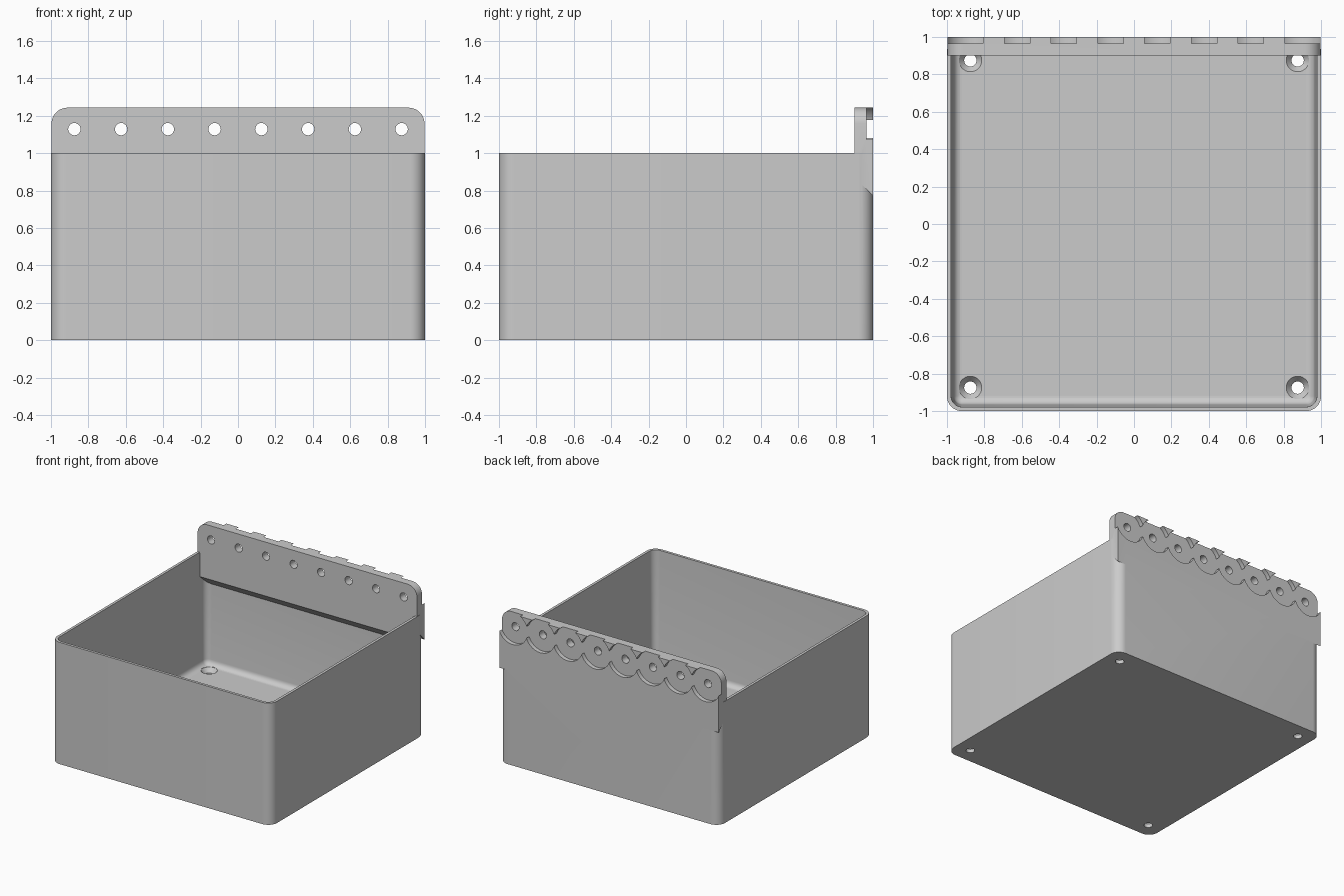
import bpy, bmesh, math

old = bpy.data.objects.get("Cube")
if old:
    bpy.data.objects.remove(old, do_unlink=True)

grey = bpy.data.materials.new("plain grey")
grey.use_nodes = True
colour = (0.6, 0.6, 0.6, 1)
grey.diffuse_color = colour
grey.node_tree.nodes["Principled BSDF"].inputs["Base Color"].default_value = colour


def loft(name, rings):
    """Closed solid through matching rings of points, capped at both ends."""
    bm = bmesh.new()
    loops = [[bm.verts.new(p) for p in ring] for ring in rings]
    n = len(loops[0])
    for a, b in zip(loops, loops[1:]):
        for i in range(n):
            j = (i + 1) % n
            bm.faces.new((a[i], a[j], b[j], b[i]))
    bm.faces.new(loops[0][::-1])
    bm.faces.new(loops[-1])
    bmesh.ops.recalc_face_normals(bm, faces=bm.faces)
    mesh = bpy.data.meshes.new(name)
    bm.to_mesh(mesh)
    bm.free()
    mesh.materials.append(grey)
    ob = bpy.data.objects.new(name, mesh)
    bpy.context.collection.objects.link(ob)
    return ob


def arc(cx, cy, r, start, sweep, steps):
    return [(cx + r * math.cos(math.radians(start + sweep * i / steps)),
             cy + r * math.sin(math.radians(start + sweep * i / steps)))
            for i in range(steps + 1)]


def rounded_ring(inset, z):
    """Rounded square, inset from the outer wall."""
    r = max(CORNER - inset, 0.02)
    c = 1 - inset - r
    pts = []
    for k, (sx, sy) in enumerate([(1, 1), (-1, 1), (-1, -1), (1, -1)]):
        pts += arc(sx * c, sy * c, r, 90 * k, 90, 10)
    return [(x, y, z) for x, y in pts]


def prism(name, pts, axis, lo, hi):
    """Outline pushed along x (outline in yz) or y (outline in xz)."""
    if axis == "x":
        return loft(name, [[(d, a, b) for a, b in pts] for d in (lo, hi)])
    return loft(name, [[(a, d, b) for a, b in pts] for d in (lo, hi)])


def combine(target, other, operation):
    mod = target.modifiers.new(operation.lower(), "BOOLEAN")
    mod.operation = operation
    mod.solver = "EXACT"
    mod.object = other
    bpy.context.view_layer.objects.active = target
    bpy.ops.object.modifier_apply(modifier=mod.name)
    bpy.data.objects.remove(other, do_unlink=True)


def circle(cx, cy, r, steps=40):
    return arc(cx, cy, r, 0, 360, steps)[:-1]


CORNER = 0.08
FLOOR = 0.065
TOP = 1.243
BACK = 0.9
HOLE = 0.033
HOLE_Z = 1.128

# Open bin: outer wall, rim, slightly tapered inner wall, floor fillet
fillet = [(0.08 - x, z) for x, z in arc(0, FLOOR + 0.045, 0.045, 0, -90, 6)]
section = [(0, 0), (0, 1), (0.022, 1)] + fillet
bin_body = loft("storage_bin", [rounded_ring(i, z) for i, z in section])

# Hanging plate: rounded top corners, sloped underside
outline = [(-0.997, 0.6), (0.997, 0.6)]
outline += arc(0.912, TOP - 0.085, 0.085, 0, 90, 10)
outline += arc(-0.912, TOP - 0.085, 0.085, 90, 90, 10)
plate = prism("hanging_plate", outline, "y", BACK, 1)
slope = [(0.8, 1.4), (0.8, 0.972), (1.1, 0.672), (1.1, 1.4)]
combine(plate, prism("slope_block", slope, "x", -1.1, 1.1), "INTERSECT")

# Inner support under the plate
rib = [(BACK, 1.05), (BACK, 0.8), (0.975, 0.725), (0.975, 1.05)]
combine(bin_body, prism("inner_support", rib, "x", -0.975, 0.975), "UNION")
combine(bin_body, plate, "UNION")

# Row of round recesses behind the plate, each with a through hole
for i in range(8):
    x = -0.875 + 0.25 * i
    combine(bin_body, prism("recess", circle(x, HOLE_Z, 0.134, 48), "y", 0.965, 1.1), "DIFFERENCE")
    combine(bin_body, prism("hole", circle(x, HOLE_Z, HOLE, 24), "y", 0.8, 1.1), "DIFFERENCE")

# Countersunk holes in the floor corners
for sx in (-1, 1):
    for sy in (-1, 1):
        steps = [(HOLE, -0.1), (HOLE, 0.03), (0.061, FLOOR), (0.061, 0.15)]
        rings = [[(x, y, z) for x, y in circle(sx * 0.875, sy * 0.875, r, 32)]
                 for r, z in steps]
        combine(bin_body, loft("screw_hole", rings), "DIFFERENCE")

# Smooth curved faces, sharp edges kept
bpy.ops.object.select_all(action="DESELECT")
bin_body.select_set(True)
bpy.context.view_layer.objects.active = bin_body
bpy.ops.object.shade_smooth_by_angle(angle=math.radians(30))
